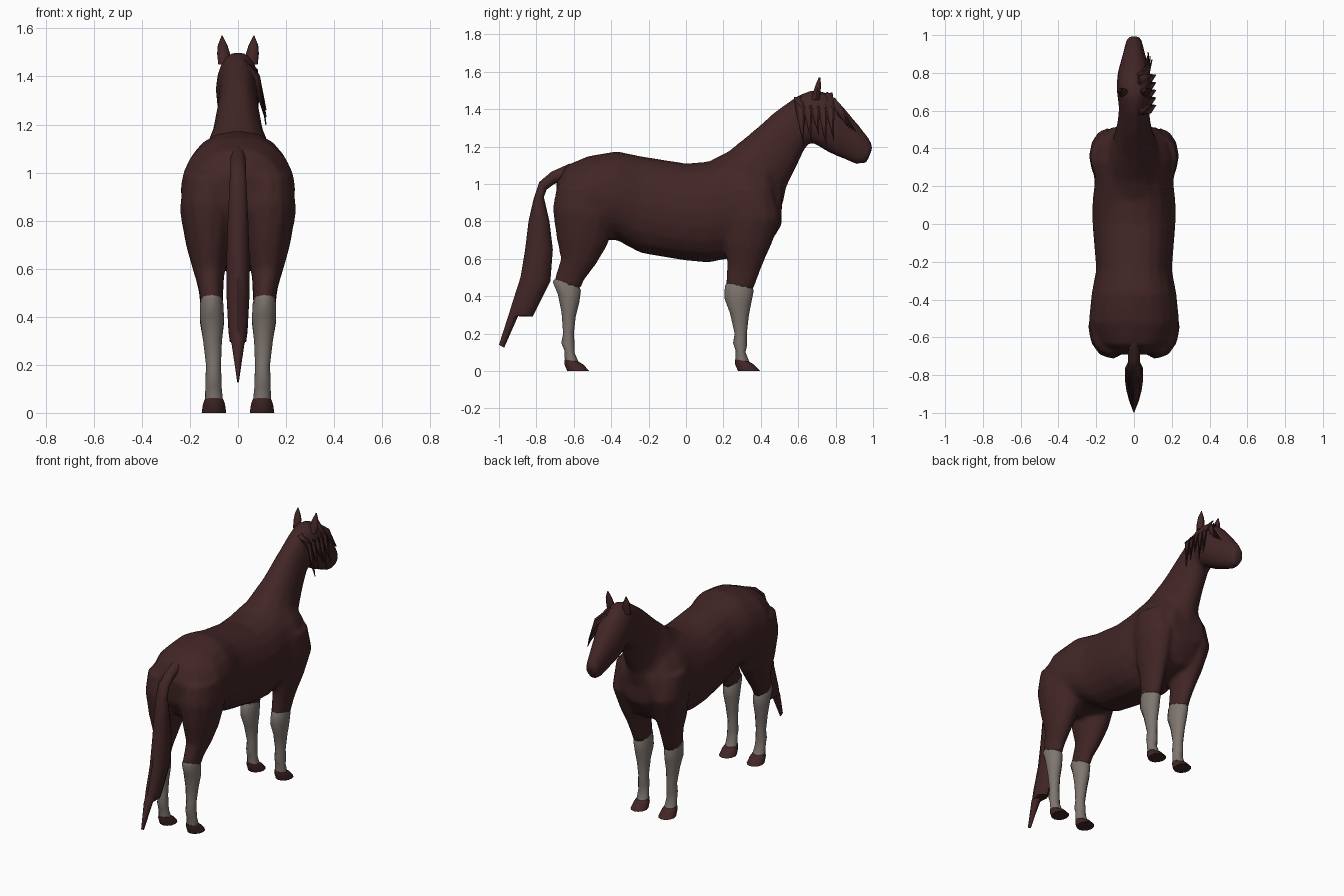
import bpy
import bmesh
from math import cos, sin, tau
from mathutils import Vector

cube = bpy.data.objects.get("Cube")
if cube:
    bpy.data.objects.remove(cube)


def make_material(name, colour):
    mat = bpy.data.materials.new(name)
    mat.use_nodes = True
    mat.diffuse_color = (*colour, 1)
    shader = mat.node_tree.nodes["Principled BSDF"]
    shader.inputs["Base Color"].default_value = (*colour, 1)
    shader.inputs["Roughness"].default_value = 0.8
    return mat


coat = make_material("chestnut coat", (0.055, 0.019, 0.019))
stocking = make_material("pale stocking", (0.21, 0.18, 0.16))


def add_loft(bm, sections, sides=12, x=0.0, power=1.0):
    """Skin rings; each runs between two points in the side plane.
    A section is (y1, z1, y2, z2, half width[, x centre])."""
    rings = []
    for y1, z1, y2, z2, width, *centre in sections:
        a, b = Vector((0, y1, z1)), Vector((0, y2, z2))
        mid, half = (a + b) / 2, (a - b) / 2
        mid.x = centre[0] if centre else x
        ring = []
        for i in range(sides):
            c, s = cos(tau * i / sides), sin(tau * i / sides)
            side = abs(s) ** power * (1 if s > 0 else -1)
            ring.append(bm.verts.new(mid + half * c + Vector((width * side, 0, 0))))
        rings.append(ring)
    for lower, upper in zip(rings, rings[1:]):
        for i in range(sides):
            j = (i + 1) % sides
            bm.faces.new((lower[i], lower[j], upper[j], upper[i]))
    bm.faces.new(rings[0])
    bm.faces.new(rings[-1])


def mirrored(sections):
    return [(*s[:5], -s[5]) for s in sections]


def finish(bm, name, mat):
    bmesh.ops.recalc_face_normals(bm, faces=bm.faces)
    mesh = bpy.data.meshes.new(name)
    bm.to_mesh(mesh)
    bm.free()
    obj = bpy.data.objects.new(name, mesh)
    bpy.context.collection.objects.link(obj)
    mesh.materials.append(mat)
    mesh.shade_smooth()
    return obj


def shade_by_angle(obj, angle):
    bpy.ops.object.select_all(action="DESELECT")
    obj.select_set(True)
    bpy.context.view_layer.objects.active = obj
    bpy.ops.object.shade_smooth_by_angle(angle=angle)


def loft_object(name, sections, mat, sides=12):
    bm = bmesh.new()
    add_loft(bm, sections, sides)
    obj = finish(bm, name, mat)
    shade_by_angle(obj, 0.9)
    return obj


# Trunk, rump to chest
trunk = [
    (-.695, 1.0, -.68, .84, .10), (-.64, 1.1, -.63, .74, .19),
    (-.52, 1.15, -.52, .70, .24), (-.37, 1.175, -.37, .70, .225),
    (-.24, 1.148, -.24, .63, .2), (0, 1.11, 0, .59, .22),
    (.12, 1.12, .12, .58, .22), (.22, 1.15, .22, .6, .208),
    (.33, 1.15, .33, .62, .225), (.43, 1.12, .43, .65, .2),
    (.515, 1.0, .51, .78, .12),
]

# Neck and head, withers to muzzle
neck_head = [
    (.1, 1.11, .45, .75, .18), (.22, 1.17, .525, .92, .15),
    (.35, 1.275, .535, .98, .11), (.48, 1.39, .585, 1.08, .088),
    (.6, 1.475, .63, 1.18, .08), (.68, 1.505, .665, 1.225, .088),
    (.75, 1.49, .71, 1.2, .093), (.83, 1.425, .77, 1.165, .087),
    (.915, 1.325, .84, 1.135, .065), (.975, 1.25, .91, 1.105, .048),
    (1.0, 1.2, .965, 1.11, .038),
]

# Upper legs, hip or shoulder to the top of the stocking
hind_upper = [
    (-.42, .98, -.69, 1.0, .10, .125), (-.37, .82, -.715, .87, .122, .122),
    (-.42, .67, -.695, .72, .095, .122), (-.48, .57, -.67, .6, .066, .12),
    (-.54, .49, -.695, .52, .05, .112), (-.565, .435, -.71, .475, .048, .11),
]
fore_upper = [
    (.47, .98, .22, .98, .10, .13), (.51, .82, .21, .82, .10, .138),
    (.46, .68, .21, .66, .08, .128), (.415, .58, .22, .57, .062, .118),
    (.385, .5, .215, .51, .052, .112), (.36, .43, .21, .455, .048, .11),
]

# Body fused from the overlapping volumes
bm = bmesh.new()
add_loft(bm, trunk, 20, power=0.85)
add_loft(bm, neck_head, 16, power=0.9)
for upper in (hind_upper, fore_upper):
    add_loft(bm, upper)
    add_loft(bm, mirrored(upper))
body = finish(bm, "body", coat)
fuse = body.modifiers.new("fuse", "REMESH")
fuse.mode = "VOXEL"
fuse.voxel_size = 0.013
fuse.use_smooth_shade = True
soften = body.modifiers.new("soften", "SMOOTH")
soften.iterations = 8
thin = body.modifiers.new("thin", "DECIMATE")
thin.ratio = 0.2

# Lower legs: stocking and hoof
hind_stocking = [
    (-.575, .46, -.705, .49, .044, .11), (-.562, .43, -.712, .475, .049, .11),
    (-.57, .37, -.685, .41, .05, .108), (-.59, .29, -.665, .31, .039, .106),
    (-.6, .2, -.657, .2, .031, .102), (-.595, .14, -.667, .15, .033, .102),
    (-.597, .1, -.65, .11, .034, .102), (-.575, .05, -.648, .06, .037, .1),
]
fore_stocking = [
    (.35, .46, .22, .475, .044, .11), (.362, .43, .208, .455, .049, .11),
    (.348, .36, .205, .39, .05, .108), (.335, .29, .235, .31, .039, .106),
    (.325, .2, .26, .2, .031, .102), (.327, .14, .252, .15, .033, .102),
    (.318, .1, .265, .11, .034, .102), (.338, .05, .265, .06, .037, .1),
]
hind_hoof = [
    (-.575, .05, -.65, .062, .039, .1), (-.55, .035, -.65, .035, .046, .1),
    (-.517, 0, -.635, 0, .051, .1),
]
fore_hoof = [(y1 + .913, z1, y2 + .913, z2, w, x)
             for y1, z1, y2, z2, w, x in hind_hoof]
for label, sock, hoof in (("hind", hind_stocking, hind_hoof),
                          ("fore", fore_stocking, fore_hoof)):
    for side, turn in (("left", list), ("right", mirrored)):
        loft_object(f"{label}_{side}_stocking", turn(sock), stocking)
        loft_object(f"{label}_{side}_hoof", turn(hoof), coat)

# Tail, dock to tip
tail = [
    (-.62, 1.11, -.64, 1.02, .03), (-.72, 1.065, -.705, 1.0, .034),
    (-.785, 1.01, -.745, .97, .035), (-.815, .92, -.76, .93, .038),
    (-.842, .8, -.73, .8, .045), (-.86, .65, -.712, .65, .05),
    (-.885, .5, -.725, .48, .05), (-.93, .36, -.8, .33, .042),
    (-.945, .31, -.82, .29, .036), (-.955, .28, -.895, .3, .028),
    (-1.0, .14, -.972, .125, .004),
]
loft_object("tail", tail, coat, 10)

# Ears
ear = [
    (.715, 1.45, .67, 1.45, .022, .06), (.72, 1.5, .68, 1.49, .027, .06),
    (.722, 1.53, .693, 1.53, .02, .064), (.718, 1.57, .71, 1.57, .002, .066),
]
loft_object("left_ear", ear, coat, 8)
loft_object("right_ear", mirrored(ear), coat, 8)


def lock(name, start, bend, tip, width):
    """Thin tapering lock of hair through three points."""
    bm = bmesh.new()
    a, b, c = Vector(start), Vector(bend), Vector(tip)
    across = (c - a).cross(Vector((1, 0, 0))).normalized() * width
    pts = [a - across, a + across, b + across, c, b - across]
    bm.faces.new([bm.verts.new(p) for p in pts])
    obj = finish(bm, name, coat)
    thick = obj.modifiers.new("thickness", "SOLIDIFY")
    thick.thickness = 0.006
    thick.offset = 0


# Mane locks falling to the left of the poll, and the forelock
for i in range(5):
    y = .6 + i * .04
    drop = .2 - .03 * (i % 3)
    lock(f"mane_lock_{i + 1}", (.03, y, 1.465 + .005 * i),
         (.088, y + .01, 1.4), (.116, y + .03, 1.4 - drop), .024)
for i in range(3):
    lock(f"forelock_{i + 1}", (.02, .74 + .02 * i, 1.48 - .015 * i),
         (.08, .81 + .01 * i, 1.415 - .02 * i),
         (.095 - .01 * i, .87 + .02 * i, 1.3 - .01 * i), .02)
